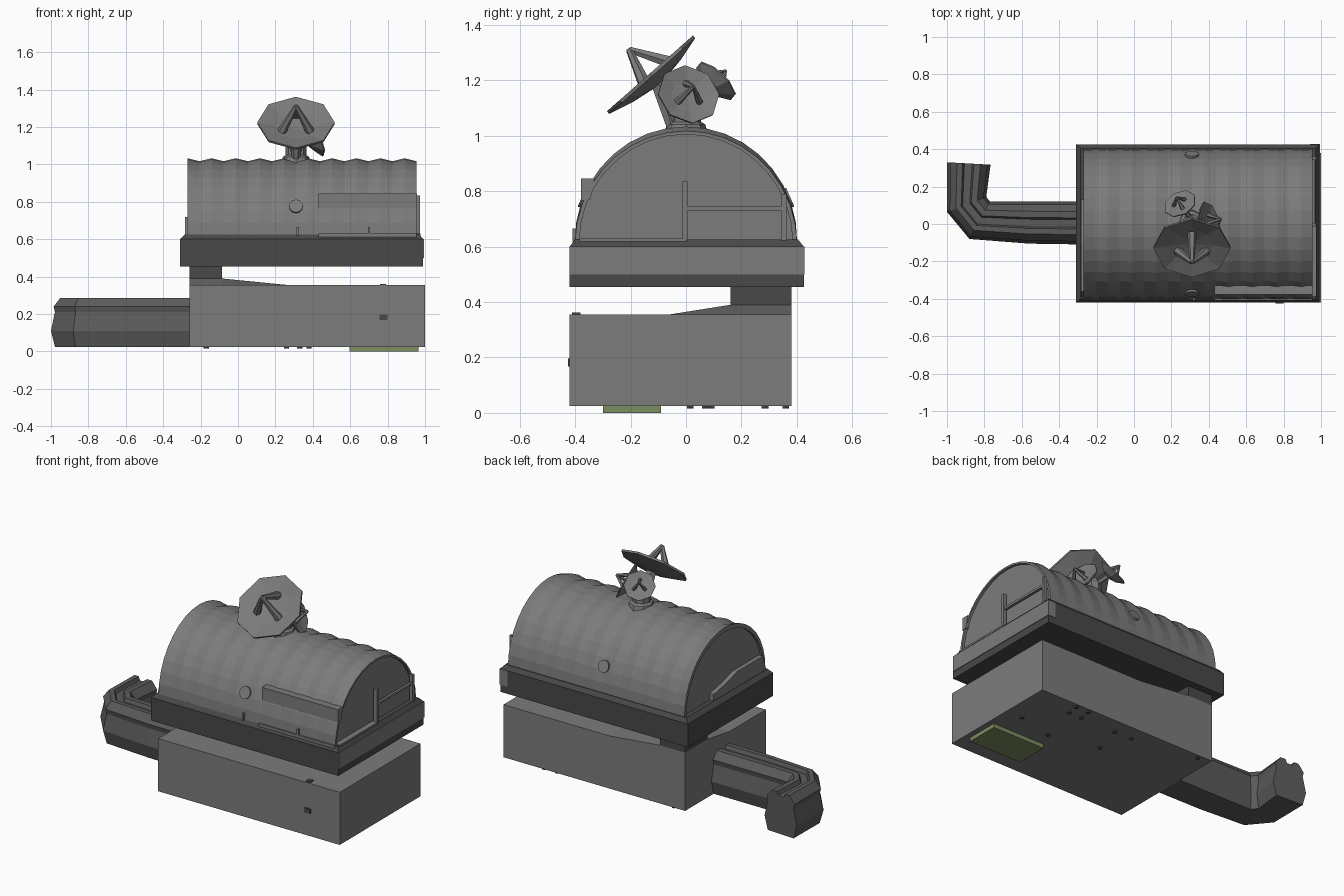
import bpy, bmesh
from math import sin, cos, pi
from mathutils import Vector

if "Cube" in bpy.data.objects:
    bpy.data.objects.remove(bpy.data.objects["Cube"])


def material(name, *rgb):
    m = bpy.data.materials.new(name)
    m.diffuse_color = (*rgb, 1)
    m.use_nodes = True
    m.node_tree.nodes["Principled BSDF"].inputs["Base Color"].default_value = m.diffuse_color
    return m


GREY = material("grey", 0.2, 0.2, 0.2)
PIPE = material("pipe_grey", 0.105, 0.105, 0.105)
DARK = material("dark_grey", 0.065, 0.065, 0.065)
GREEN = material("pad_green", 0.2, 0.27, 0.12)


def finish(name, bm, mat):
    bmesh.ops.recalc_face_normals(bm, faces=bm.faces[:])
    me = bpy.data.meshes.new(name)
    bm.to_mesh(me)
    bm.free()
    me.materials.append(mat)
    ob = bpy.data.objects.new(name, me)
    bpy.context.collection.objects.link(ob)
    return ob


def loft(name, sections, mat=GREY):
    """Skin a list of closed rings that all have the same number of points."""
    bm = bmesh.new()
    rings = [[bm.verts.new(p) for p in s] for s in sections]
    n = len(rings[0])
    for a, b in zip(rings, rings[1:]):
        for i in range(n):
            bm.faces.new((a[i], a[(i + 1) % n], b[(i + 1) % n], b[i]))
    bm.faces.new(rings[0])
    bm.faces.new(rings[-1])
    return finish(name, bm, mat)


def rect(x0, x1, y0, y1, z):
    return [(x0, y0, z), (x1, y0, z), (x1, y1, z), (x0, y1, z)]


def box(name, x0, x1, y0, y1, z0, z1, mat=GREY):
    return loft(name, [rect(x0, x1, y0, y1, z) for z in (z0, z1)], mat)


def lathe(name, origin, axis, profile, n=8, mat=GREY):
    """Revolve (radius, height) pairs around an axis."""
    q = Vector(axis).to_track_quat('Z', 'Y')
    return loft(name, [[Vector(origin) + q @ Vector((r * cos(2 * pi * i / n), r * sin(2 * pi * i / n), h))
                        for i in range(n)] for r, h in profile], mat)


def rod(name, a, b, r0, r1, n=6):
    d = Vector(b) - Vector(a)
    return lathe(name, a, d, [(r0, 0), (r1, d.length)], n)


# Base box with a raised back left corner
bm = bmesh.new()
xs, ys = [-0.26, -0.085, 0.27, 1.0], [-0.42, -0.06, 0.16, 0.38]
grid = [[bm.verts.new((x, y, 0.39 if x < 0 and y > 0.1 else 0.355)) for y in ys] for x in xs]
for i in range(3):
    for j in range(3):
        bm.faces.new((grid[i][j], grid[i + 1][j], grid[i + 1][j + 1], grid[i][j + 1]))
ext = bmesh.ops.extrude_face_region(bm, geom=bm.faces[:], use_keep_orig=True)
for v in ext["geom"]:
    if isinstance(v, bmesh.types.BMVert):
        v.co.z = 0.025
finish("base_block", bm, GREY)
box("corner_support", -0.26, -0.085, 0.16, 0.38, 0.385, 0.46, DARK)

# Upper platform with chamfered top and a lighter facing on its right end
loft("platform", [rect(-0.31, 0.99, -0.42, 0.425, 0.455), rect(-0.31, 0.99, -0.42, 0.425, 0.60),
                  rect(-0.285, 0.97, -0.4, 0.405, 0.625)], DARK)
box("platform_end_facing", 0.94, 0.994, -0.419, 0.427, 0.50, 0.60)

# Corrugated half-round hut, with end walls set back inside the rim
CZ, N = 0.615, 18


def arch(x, ry, rz, wave=0):
    pts = []
    for i in range(N + 1):
        c, s = cos(pi * i / N), sin(pi * i / N)
        w = wave * s
        pts.append((x, (ry + w) * c, CZ + (rz + w) * s))
    return pts


x0, x1, steps = -0.27, 0.955, 38
rings = [arch(x0 + 0.015, 0.385, 0.39), arch(x0, 0.385, 0.39)]
for k in range(steps + 1):
    rings.append(arch(x0 + (x1 - x0) * k / steps, 0.401, 0.41, 0.008 * cos(pi * k / 2)))
rings += [arch(x1, 0.385, 0.39), arch(x1 - 0.015, 0.385, 0.39)]
loft("hut_shell", rings)

# Side dormer, sill and end wall plinth
loft("side_dormer", [[(x, -0.378, 0.765), (x, -0.378, 0.845), (x, -0.33, 0.845), (x, -0.345, 0.77)]
                     for x in (0.43, 0.958)])
box("side_sill", 0.43, 0.955, -0.41, -0.39, 0.60, 0.63)
box("right_plinth", 0.94, 0.975, -0.385, 0.0, 0.60, 0.63)
loft("left_panel", [[(x, -0.395, 0.61), (x, 0.13, 0.61), (x, 0.13, 0.665), (x, 0.0, 0.69), (x, -0.1, 0.72),
                     (x, -0.36, 0.72)] for x in (-0.283, -0.25)])

# Railing on the right end
box("rail_post_mid", 0.95, 0.972, -0.013, 0.005, 0.60, 0.835)
box("rail_post_back", 0.95, 0.972, 0.343, 0.362, 0.60, 0.79)
box("rail_bar", 0.953, 0.969, 0.0, 0.35, 0.73, 0.745)

# Portholes on both long sides, small clips on the platform edge
for side, label in ((-1, "front"), (1, "back")):
    d = Vector((0, side * 0.92, 0.4)).normalized()
    lathe("porthole_" + label, Vector((0.31, 0, CZ)) + d * 0.36, d, [(0.037, 0), (0.037, 0.05)], 12)
for i, x in enumerate((0.32, 0.70)):
    box(f"hut_clip_{i}", x - 0.006, x + 0.006, -0.41, -0.39, 0.62, 0.665)

# Bent pipe: closed cross-section swept along inner/outer edge pairs
prof = [(0.1, 0.025), (0.9, 0.025), (1.0, 0.11), (0.9, 0.21), (0.93, 0.24), (0.77, 0.285), (0.64, 0.285),
        (0.6, 0.262), (0.42, 0.262), (0.38, 0.285), (0.23, 0.285), (0.07, 0.24), (0.1, 0.21), (0.0, 0.11)]
path = [((-0.24, 0.12), (-0.24, -0.11)), ((-0.58, 0.12), (-0.56, -0.105)), ((-0.77, 0.12), (-0.88, -0.08)),
        ((-0.79, 0.145), (-1.0, 0.065)), ((-0.767, 0.317), (-1.0, 0.33))]
loft("bent_pipe", [[(*Vector(a).lerp(Vector(b), t), z) for t, z in prof] for a, b in path], PIPE)

# Antenna pedestal
lathe("antenna_pedestal", (0.31, 0.0, 1.0), (0, 0, 1),
      [(0.08, 0), (0.07, 0.04), (0.055, 0.05), (0.055, 0.13), (0.035, 0.17)])


def dish(name, c, axis, R, mount, deep=0.24):
    """Octagonal dish with three feed struts and a support arm."""
    c, axis = Vector(c), Vector(axis).normalized()
    lathe(name, c, axis, [(R * 0.08, -R * 0.17), (R * 0.55, -R * 0.11), (R, 0), (R, -R * 0.06),
                          (R * 0.55, -R * deep * 0.75), (R * 0.15, -R * deep)])
    q = axis.to_track_quat('Z', 'Y')
    tip = c + axis * R * 0.55
    for k in range(3):
        a = pi / 2 + k * 2 * pi / 3
        foot = c + q @ Vector((R * 0.42 * cos(a), R * 0.42 * sin(a), -R * 0.13))
        rod(f"{name}_strut_{k}", foot, tip, R * 0.12, R * 0.06)
    rod(name + "_arm", mount, c - axis * R * 0.2, R * 0.15, R * 0.15)


dish("main_dish", (0.31, -0.13, 1.225), (0, -0.66, 0.75), 0.207, (0.31, -0.03, 1.06))
dish("right_dish", (0.41, 0.01, 1.15), (0.82, 0.25, 0.4), 0.115, (0.31, 0.0, 1.1), 0.45)
dish("back_dish", (0.245, 0.11, 1.2), (-0.35, 0.62, 0.65), 0.092, (0.31, 0.02, 1.13), 0.5)
rod("main_dish_brace", (0.31, -0.05, 1.03), (0.31, -0.1, 1.19), 0.022, 0.03)

# Green pad under the base
box("green_pad", 0.595, 0.965, -0.30, -0.09, 0.0, 0.03, GREEN)

# Underside studs and small fittings on the base
for i, (x, y) in enumerate([(0.73, 0.36), (0.64, 0.36), (0.72, 0.285), (0.63, 0.285), (0.38, 0.285),
                            (0.26, 0.285), (0.33, 0.09), (-0.17, 0.36), (0.89, 0.07), (0.65, 0.015)]):
    lathe(f"stud_{i}", (x, y, 0.016), (0, 0, 1), [(0.014, 0), (0.014, 0.02)], 6, DARK)
box("front_latch", 0.757, 0.799, -0.426, -0.41, 0.167, 0.197, DARK)
box("top_latch", 0.76, 0.79, -0.412, -0.38, 0.35, 0.362, DARK)
